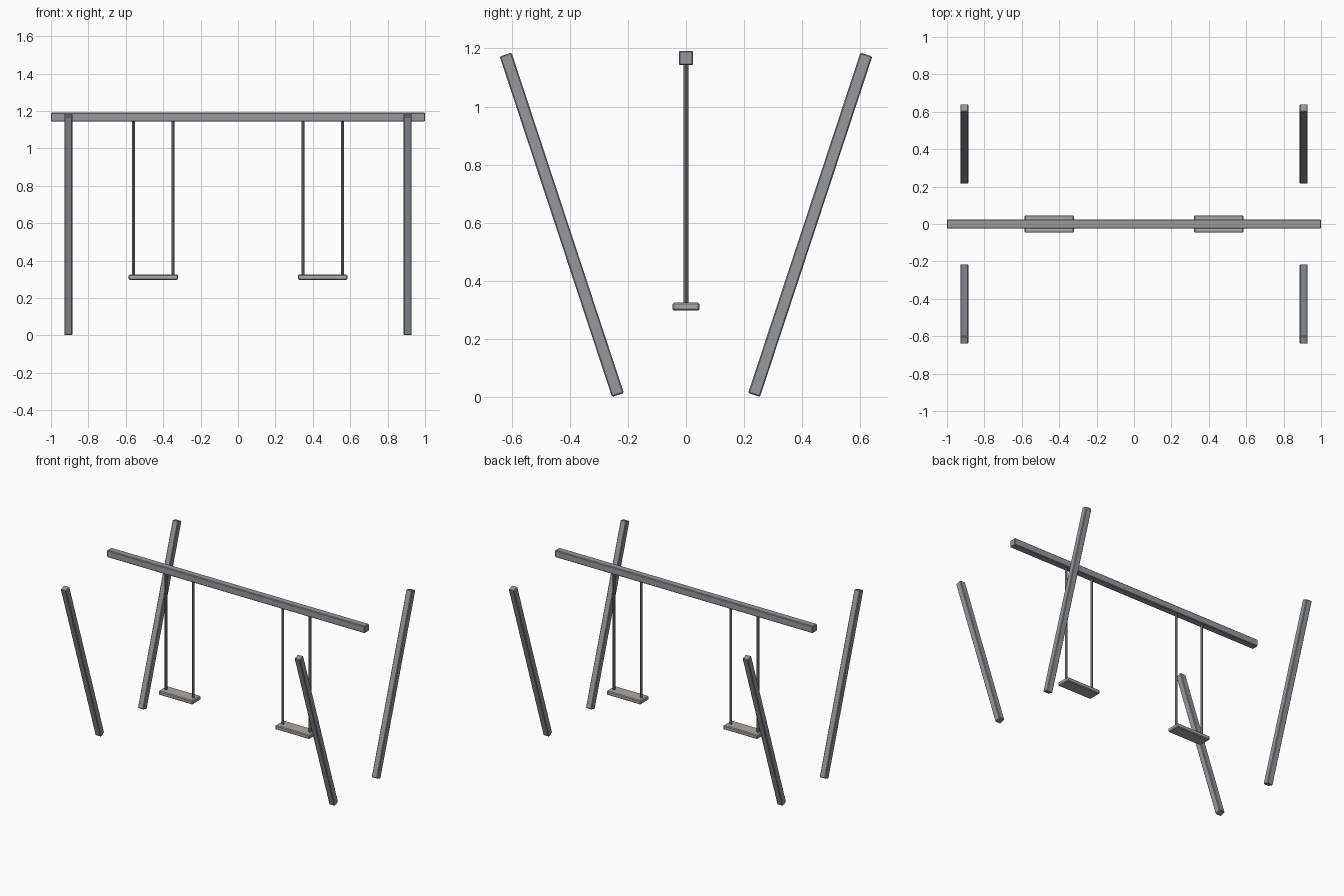
import bpy
from mathutils import Vector

if "Cube" in bpy.data.objects:
    bpy.data.objects.remove(bpy.data.objects["Cube"])


def material(name, rgb):
    m = bpy.data.materials.new(name)
    m.diffuse_color = (*rgb, 1)
    m.use_nodes = True
    m.node_tree.nodes["Principled BSDF"].inputs["Base Color"].default_value = m.diffuse_color
    return m


steel = material("painted_steel", (0.30, 0.32, 0.34))
chain = material("dark_steel", (0.16, 0.16, 0.17))
wood = material("worn_wood", (0.42, 0.40, 0.37))


def box(name, size, loc, mat, bevel):
    bpy.ops.mesh.primitive_cube_add(size=1, location=loc)
    o = bpy.context.object
    o.name = name
    o.scale = size
    bpy.ops.object.transform_apply(location=False, rotation=False, scale=True)
    o.data.materials.append(mat)
    b = o.modifiers.new("edge_bevel", 'BEVEL')
    b.width, b.segments = bevel, 1
    return o


# Top crossbeam
box("crossbeam", (2.0, 0.049, 0.049), (0, 0, 1.167), steel, 0.004)

for sx, side in ((-1, "left"), (1, "right")):
    # Legs, leaning outward towards the top
    for sy, end in ((-1, "front"), (1, "back")):
        foot = Vector((sx * 0.907, sy * 0.2345, 0.007))
        head = Vector((sx * 0.907, sy * 0.621, 1.179))
        axis = head - foot
        leg = box(f"{end}_{side}_leg", (0.043, 0.043, axis.length),
                  (foot + head) / 2, steel, 0.004)
        leg.rotation_mode = 'QUATERNION'
        leg.rotation_quaternion = Vector((0, 0, 1)).rotation_difference(axis)

    # Swing seat
    cx = sx * 0.453
    box(f"{side}_seat", (0.265, 0.093, 0.028), (cx, 0, 0.311), wood, 0.005)

    # Hanging rods
    for dx, tag in ((-0.105, "a"), (0.105, "b")):
        bpy.ops.mesh.primitive_cylinder_add(vertices=12, radius=0.0085, depth=0.84,
                                            location=(cx + dx, 0, 0.735))
        rod = bpy.context.object
        rod.name = f"{side}_hanging_rod_{tag}"
        rod.data.materials.append(chain)
        bpy.ops.object.shade_smooth_by_angle()
